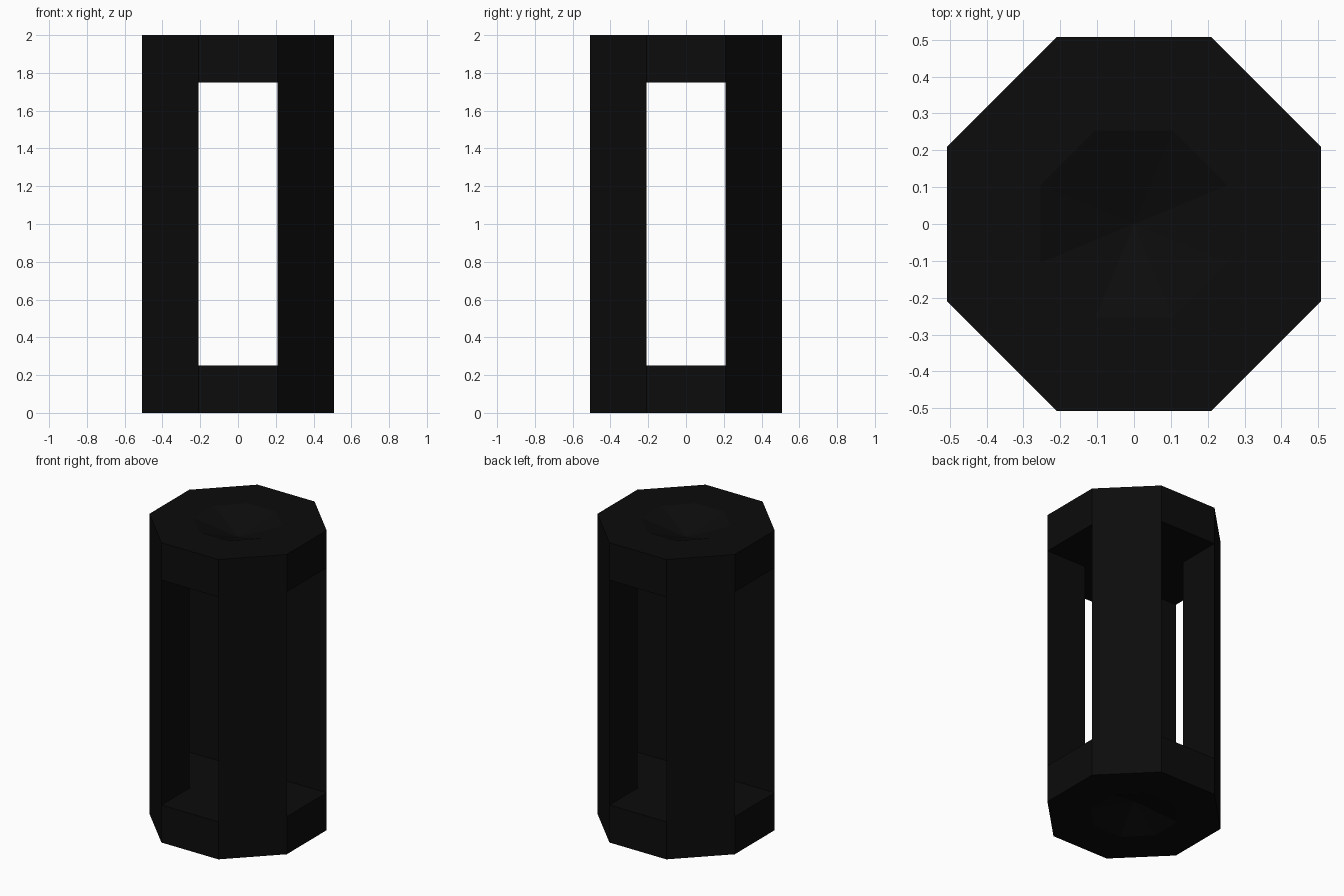
import bpy, bmesh, math

if "Cube" in bpy.data.objects:
    bpy.data.objects.remove(bpy.data.objects["Cube"])

APOTHEM, HEIGHT, CAP, DIMPLE = 0.507, 2.0, 0.25, 0.10
RADIUS = APOTHEM / math.cos(math.pi / 8)

mat = bpy.data.materials.new("matte black")
mat.diffuse_color = (0.0035, 0.0035, 0.0035, 1)
mat.use_nodes = True
mat.node_tree.nodes["Principled BSDF"].inputs["Base Color"].default_value = mat.diffuse_color

bm = bmesh.new()


def ring(z, r=RADIUS):
    """Octagon with flats facing the axes; corners start at +x, upper side."""
    return [(r * math.cos(math.pi / 8 + i * math.pi / 4),
             r * math.sin(math.pi / 8 + i * math.pi / 4), z) for i in range(8)]


def inner(z):
    """Inner corners of the four posts, one per quadrant."""
    h = APOTHEM * math.tan(math.pi / 8)
    return [(sx * h, sy * h, z) for sx, sy in ((1, 1), (-1, 1), (-1, -1), (1, -1))]


def face(*pts):
    bm.faces.new([bm.verts.new(p) for p in pts])


lo, hi = CAP, HEIGHT - CAP

# End caps: dished outer disc, rim wall, cross-shaped inside face
for z_out, z_in, dish in ((0, lo, DIMPLE), (HEIGHT, hi, HEIGHT - DIMPLE)):
    a, b, c, q = ring(z_out), ring(z_in), ring(z_out, RADIUS / 2), inner(z_in)
    for i in range(8):
        j = (i + 1) % 8
        face(a[i], a[j], c[j], c[i])
        face(c[i], c[j], (0, 0, dish))
        face(a[i], a[j], b[j], b[i])
    face(*q)
    for k in range(4):
        face(q[k - 1], b[2 * k - 1], b[2 * k], q[k])

# Four solid triangular posts on the diagonals
b, t, qb, qt = ring(lo), ring(hi), inner(lo), inner(hi)
for k in range(4):
    i, j = 2 * k, 2 * k + 1
    face(b[i], b[j], t[j], t[i])
    face(b[j], qb[k], qt[k], t[j])
    face(qb[k], b[i], t[i], qt[k])

bmesh.ops.remove_doubles(bm, verts=bm.verts, dist=1e-4)
bmesh.ops.recalc_face_normals(bm, faces=bm.faces)

mesh = bpy.data.meshes.new("octagonal_cage")
bm.to_mesh(mesh)
bm.free()
mesh.materials.append(mat)
bpy.context.collection.objects.link(bpy.data.objects.new("octagonal_cage", mesh))
